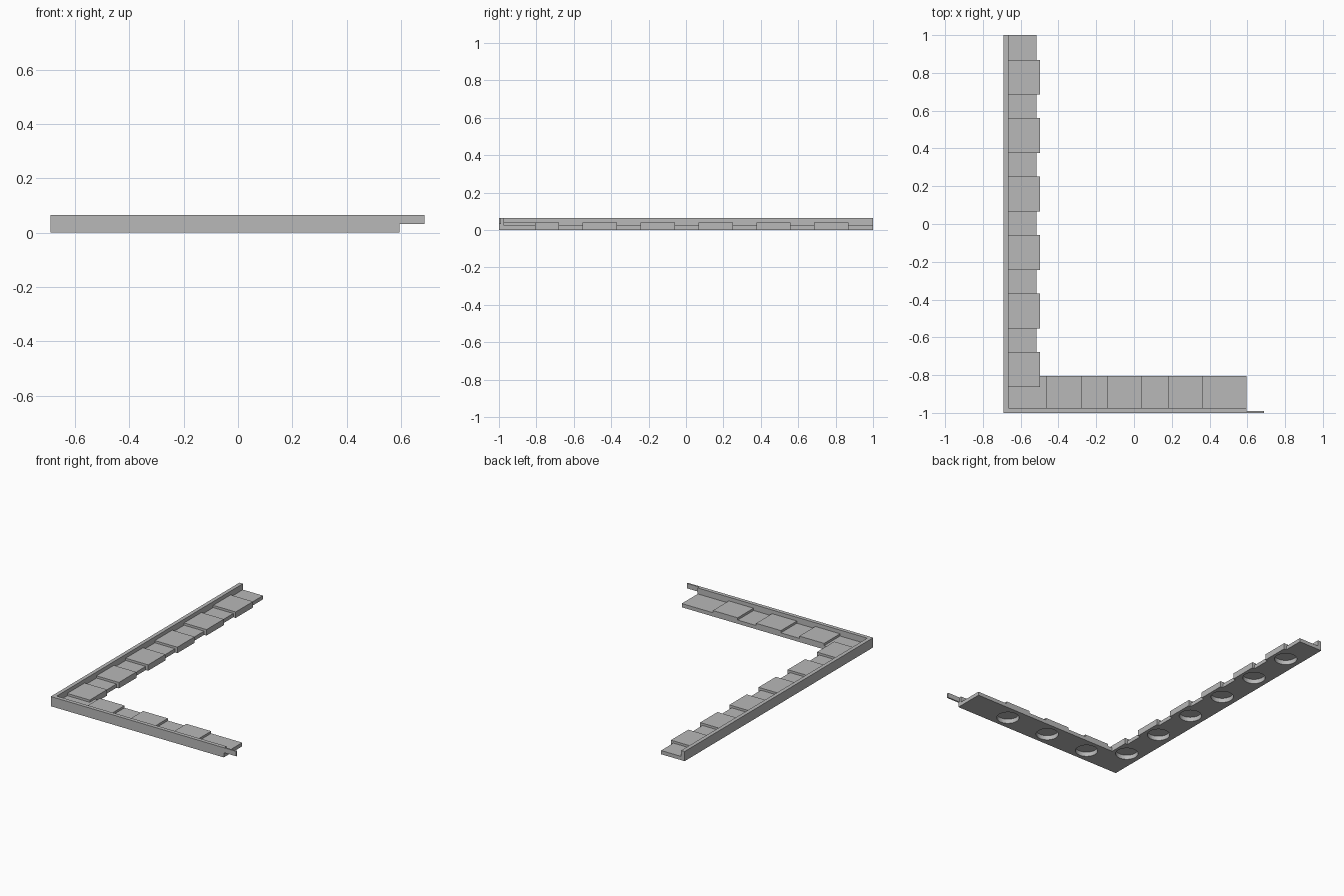
import bpy, bmesh
from mathutils import Matrix, Vector

cube = bpy.data.objects.get("Cube")
if cube:
    bpy.data.objects.remove(cube, do_unlink=True)

grey = bpy.data.materials.new("plain_grey")
grey.use_nodes = True
grey.diffuse_color = (0.48, 0.48, 0.48, 1)
grey.node_tree.nodes["Principled BSDF"].inputs["Base Color"].default_value = grey.diffuse_color

# Main dimensions
LEFT, RIGHT, FRONT, BACK = -0.69, 0.595, -1.0, 1.0
WALL, TOP, FLOOR, PAD = 0.026, 0.065, 0.025, 0.04
FLOOR_X, LIP_X, FLOOR_Y = -0.515, -0.497, -0.805
PAD_LEN = 0.184
long_pads = [-0.77 + 0.3095 * i for i in range(6)]
short_pads = [-0.37 + 0.321 * i for i in range(3)]


def finish(name, bm):
    bmesh.ops.recalc_face_normals(bm, faces=bm.faces)
    mesh = bpy.data.meshes.new(name)
    bm.to_mesh(mesh)
    bm.free()
    mesh.materials.append(grey)
    ob = bpy.data.objects.new(name, mesh)
    bpy.context.scene.collection.objects.link(ob)
    return ob


def add_box(bm, lo, hi):
    lo, hi = Vector(lo), Vector(hi)
    size = Matrix.Diagonal((*(hi - lo), 1))
    bmesh.ops.create_cube(bm, size=1, matrix=Matrix.Translation((lo + hi) / 2) @ size)


def angle_piece(name, x0, x1, y0, y1, height):
    """L-shaped outline, outer corner at (x0, y0), inner corner at (x1, y1)."""
    bm = bmesh.new()
    outline = [(x0, y0), (RIGHT, y0), (RIGHT, y1), (x1, y1), (x1, BACK), (x0, BACK)]
    face = bm.faces.new([bm.verts.new((x, y, 0)) for x, y in outline])
    up = bmesh.ops.extrude_face_region(bm, geom=[face])["geom"]
    verts = [v for v in up if isinstance(v, bmesh.types.BMVert)]
    bmesh.ops.translate(bm, verts=verts, vec=(0, 0, height))
    return finish(name, bm)


def combine(target, tool, operation):
    mod = target.modifiers.new("combine", "BOOLEAN")
    mod.operation, mod.solver, mod.object = operation, "EXACT", tool
    bpy.context.view_layer.objects.active = target
    bpy.ops.object.modifier_apply(modifier=mod.name)
    bpy.data.objects.remove(tool, do_unlink=True)


# Outer rim and the floor inside it
angle_piece("rim_wall", LEFT, LEFT + WALL, FRONT, FRONT + WALL, TOP)
floor = angle_piece("floor_with_pads", LEFT + WALL, FLOOR_X, FRONT + WALL, FLOOR_Y, FLOOR)

# Raised pads, the long row overhanging the floor edge
bm = bmesh.new()
for y in long_pads:
    add_box(bm, (LEFT + WALL, y - PAD_LEN / 2, 0), (LIP_X, y + PAD_LEN / 2, PAD))
for x in short_pads:
    add_box(bm, (x - PAD_LEN / 2, FRONT + WALL, 0), (x + PAD_LEN / 2, FLOOR_Y, PAD))
combine(floor, finish("pads", bm), "UNION")

# Round sockets in the underside, one below each pad
bm = bmesh.new()
for x, y in [(-0.587, y) for y in long_pads] + [(x, -0.903) for x in short_pads]:
    bmesh.ops.create_cone(bm, cap_ends=True, segments=48, radius1=0.07, radius2=0.07,
                          depth=0.06, matrix=Matrix.Translation((x, y, 0)))
combine(floor, finish("sockets", bm), "DIFFERENCE")

# Thin tab continuing the front wall
bm = bmesh.new()
add_box(bm, (RIGHT, FRONT, 0.032), (0.687, FRONT + 0.01, TOP))
finish("end_tab", bm)
